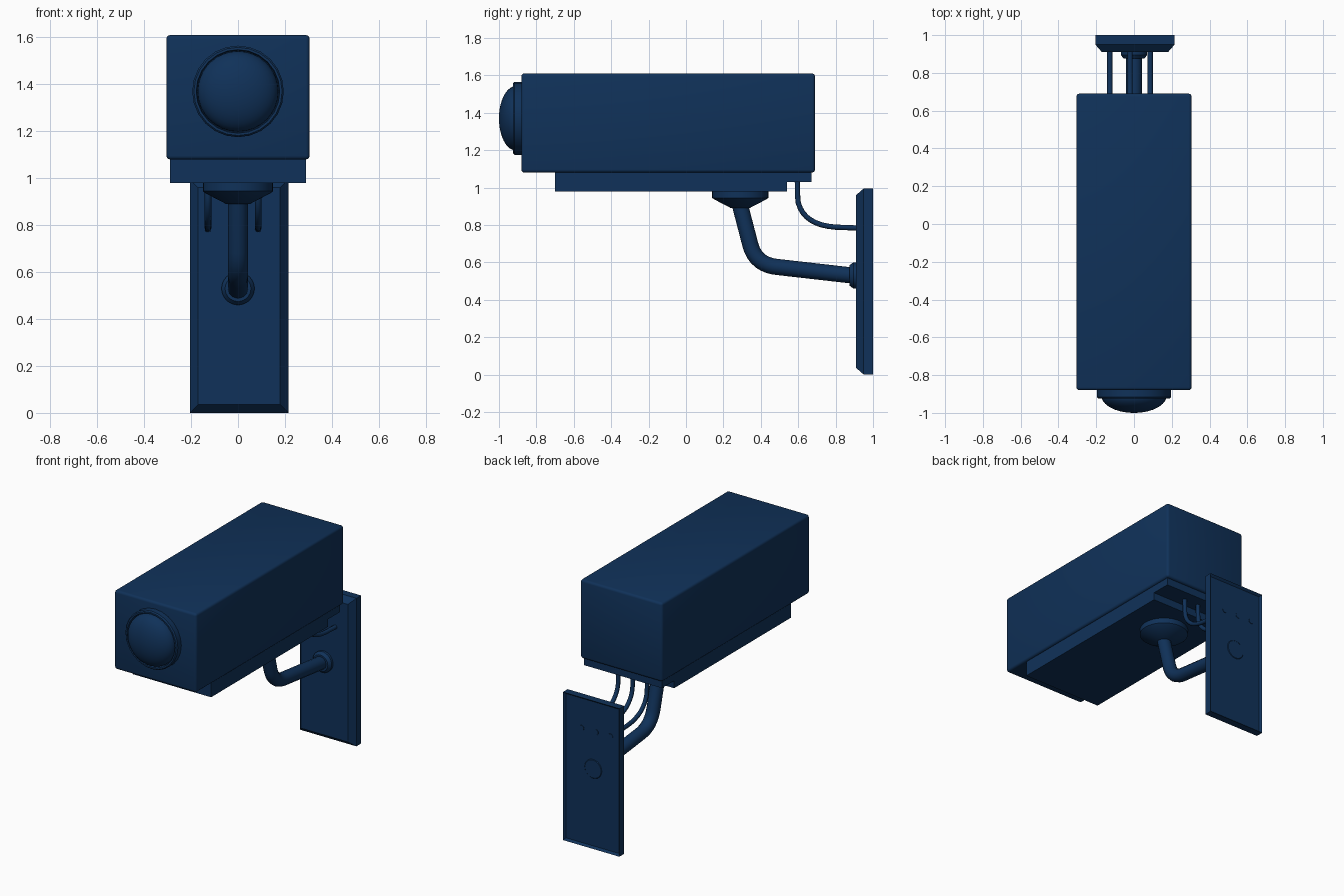
import bpy
import bmesh
import math
from mathutils import Matrix, Vector

if "Cube" in bpy.data.objects:
    bpy.data.objects.remove(bpy.data.objects["Cube"])

navy = bpy.data.materials.new("navy_blue")
navy.use_nodes = True
colour = (0.005, 0.031, 0.1, 1)
navy.diffuse_color = colour
navy.node_tree.nodes["Principled BSDF"].inputs["Base Color"].default_value = colour


def finish(name, bm, angle=35):
    bmesh.ops.recalc_face_normals(bm, faces=bm.faces)
    mesh = bpy.data.meshes.new(name)
    bm.to_mesh(mesh)
    bm.free()
    mesh.shade_smooth()
    mesh.set_sharp_from_angle(angle=math.radians(angle))
    mesh.materials.append(navy)
    ob = bpy.data.objects.new(name, mesh)
    bpy.context.collection.objects.link(ob)
    return ob


def box_mesh(low, high):
    low, high = Vector(low), Vector(high)
    bm = bmesh.new()
    bmesh.ops.create_cube(bm, size=1)
    for v in bm.verts:
        v.co = (low + high) / 2 + v.co * (high - low)
    return bm


def lathe(name, profile, origin, axis, sides=32):
    """Revolve (radius, distance) pairs around an axis through origin."""
    bm = bmesh.new()
    verts = [bm.verts.new((r, 0, h)) for r, h in profile]
    edges = [bm.edges.new(pair) for pair in zip(verts, verts[1:])]
    bmesh.ops.spin(bm, geom=verts + edges, cent=(0, 0, 0), axis=(0, 0, 1),
                   angle=math.tau, steps=sides, use_duplicate=False)
    bmesh.ops.remove_doubles(bm, verts=bm.verts, dist=1e-4)
    turn = Vector((0, 0, 1)).rotation_difference(Vector(axis)).to_matrix().to_4x4()
    bm.transform(Matrix.Translation(origin) @ turn)
    return finish(name, bm)


def tube(name, x, points, radius, resolution):
    """Round tube along (y, z) points at a fixed x."""
    curve = bpy.data.curves.new(name, 'CURVE')
    curve.dimensions = '3D'
    curve.bevel_depth = radius
    curve.bevel_resolution = resolution
    curve.use_fill_caps = True
    spline = curve.splines.new('POLY')
    spline.points.add(len(points) - 1)
    for p, (y, z) in zip(spline.points, points):
        p.co = (x, y, z, 1)
    spline.use_smooth = True
    curve.materials.append(navy)
    bpy.context.collection.objects.link(bpy.data.objects.new(name, curve))


def bend(a, b, c, steps=8):
    """Points along a rounded corner."""
    a, b, c = Vector(a), Vector(b), Vector(c)
    ts = [i / steps for i in range(steps + 1)]
    return [tuple(a.lerp(b, t).lerp(b.lerp(c, t), t)) for t in ts]


# Camera housing with softly rounded edges
bm = box_mesh((-0.305, -0.88, 1.08), (0.305, 0.69, 1.61))
bmesh.ops.bevel(bm, geom=bm.edges[:], offset=0.016, segments=3, profile=0.5,
                affect='EDGES')
finish("housing", bm, 60)

# Base tray with a raised step at the back
bm = bmesh.new()
outline = [(-0.7, 1.09), (-0.7, 0.98), (0.54, 0.98), (0.54, 1.03),
           (0.67, 1.03), (0.67, 1.09)]
side = bm.faces.new([bm.verts.new((-0.29, y, z)) for y, z in outline])
grown = bmesh.ops.extrude_face_region(bm, geom=[side])["geom"]
bmesh.ops.translate(bm, vec=(0.58, 0, 0),
                    verts=[g for g in grown if isinstance(g, bmesh.types.BMVert)])
finish("base_tray", bm)

# Lens ring and domed glass
lathe("lens_ring", [(0.195, -0.01), (0.195, 0.037), (0.188, 0.045),
                    (0.178, 0.045), (0.174, 0.02), (0, 0.02)],
      (0, -0.88, 1.37), (0, -1, 0), 24)
dome = [(0.172 * math.cos(a), 0.09 * math.sin(a))
        for a in (i * math.pi / 20 for i in range(10))] + [(0, 0.09)]
lathe("lens_dome", dome, (0, -0.91, 1.37), (0, -1, 0))

# Flange under the tray
lathe("tray_flange", [(0, -0.01), (0.15, -0.01), (0.15, 0.035), (0.14, 0.043),
                      (0.05, 0.09), (0, 0.09)], (0, 0.29, 0.98), (0, 0, -1))

# Bent support arm and its wall collar
arm = ([(0.28, 0.94)] + bend((0.345, 0.69), (0.375, 0.585), (0.49, 0.575))
       + [(0.93, 0.525)])
tube("support_arm", 0, arm, 0.043, 4)
lathe("wall_collar", [(0, 0), (0.055, 0), (0.07, 0.02), (0.07, 0.05), (0, 0.05)],
      (0, 0.875, 0.53), (0, 1, 0))

# Wall plate: chamfered front, shallow recess in the back
bm = box_mesh((-0.205, 0.91, 0), (0.215, 1, 0.995))
for v in bm.verts:
    if v.co.y < 0.95:
        v.co.x += -0.035 if v.co.x > 0 else 0.035
        v.co.z += -0.035 if v.co.z > 0.5 else 0.035
bm.faces.ensure_lookup_table()
# Straight rim behind the chamfer
back = max(bm.faces, key=lambda f: f.calc_center_median().y)
for v in back.verts:
    v.co.y = 0.95
rim = bmesh.ops.extrude_face_region(bm, geom=[back])["geom"]
bmesh.ops.translate(bm, vec=(0, 0.05, 0),
                    verts=[g for g in rim if isinstance(g, bmesh.types.BMVert)])
bmesh.ops.delete(bm, geom=[back] if back.is_valid else [], context='FACES')
back = max(bm.faces, key=lambda f: f.calc_center_median().y)
bmesh.ops.inset_region(bm, faces=[back], thickness=0.018, depth=0)
bmesh.ops.translate(bm, vec=(0, -0.015, 0), verts=back.verts[:])
finish("wall_plate", bm, 25)

# Arm and cable ends showing on the back of the plate
lathe("arm_plug", [(0, 0), (0.065, 0), (0.065, 0.024), (0.06, 0.028), (0, 0.028)],
      (0, 0.96, 0.53), (0, 1, 0))

# Three hanging cables
cable = ([(0.595, 1.05), (0.597, 0.95)]
         + bend((0.6, 0.92), (0.63, 0.8), (0.8, 0.788)) + [(0.93, 0.783)])
for side_name, x in (("right", -0.128), ("middle", -0.021), ("left", 0.086)):
    tube(side_name + "_cable", x, cable, 0.014, 2)
    lathe(side_name + "_cable_plug", [(0, 0), (0.018, 0), (0.018, 0.028), (0, 0.028)],
          (x, 0.96, 0.783), (0, 1, 0), 12)
